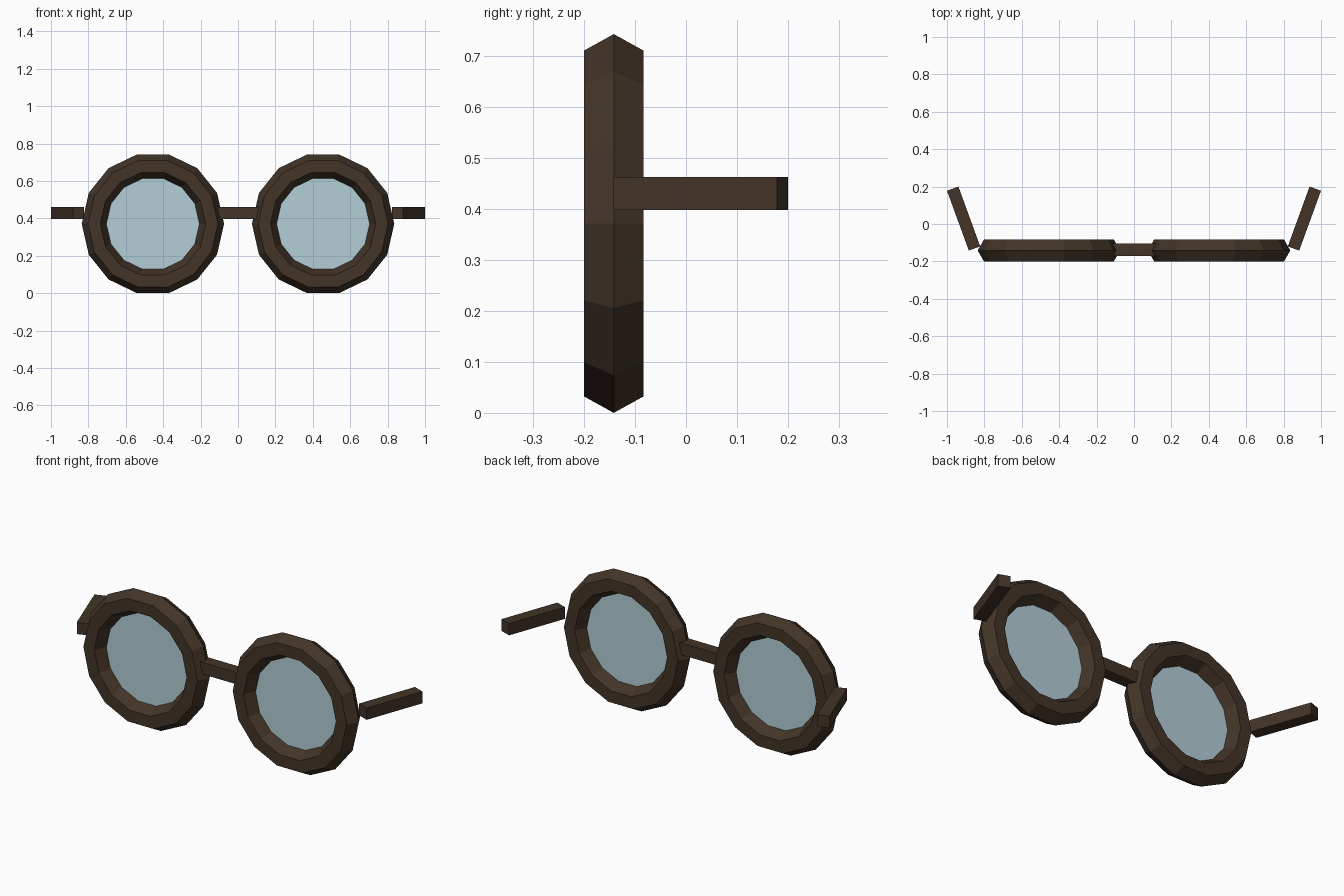
import bpy, bmesh
from math import cos, sin, pi, radians
from mathutils import Matrix

if "Cube" in bpy.data.objects:
    bpy.data.objects.remove(bpy.data.objects["Cube"])

SIDES = 14      # segments around each lens
MAJOR = 0.3145  # rim centreline radius
LENS_X, LENS_Y, LENS_Z = 0.455, -0.1415, 0.371
BAR_Z, BAR = 0.4295, 0.065


def material(name, color):
    m = bpy.data.materials.new(name)
    m.diffuse_color = color
    m.use_nodes = True
    m.node_tree.nodes["Principled BSDF"].inputs["Base Color"].default_value = m.diffuse_color
    return m


brown = material("dark_brown", (0.055, 0.034, 0.021, 1))
glass = material("pale_glass", (0.45, 0.62, 0.68, 0.5))


def make(name, bm, mat):
    bmesh.ops.recalc_face_normals(bm, faces=bm.faces)
    me = bpy.data.meshes.new(name)
    bm.to_mesh(me)
    bm.free()
    me.materials.append(mat)
    ob = bpy.data.objects.new(name, me)
    bpy.context.collection.objects.link(ob)
    return ob


def rim(name, cx):
    # faceted torus with hexagonal section, points facing in and out
    bm = bmesh.new()
    rings = []
    for i in range(SIDES):
        a = 2 * pi * i / SIDES
        ring = []
        for j in range(6):
            t = j * pi / 3
            r = MAJOR + 0.066 * cos(t)
            ring.append(bm.verts.new((cx + r * cos(a), LENS_Y + 0.0672 * sin(t), LENS_Z + r * sin(a))))
        rings.append(ring)
    for i in range(SIDES):
        p, q = rings[i], rings[(i + 1) % SIDES]
        for j in range(6):
            k = (j + 1) % 6
            bm.faces.new((p[j], p[k], q[k], q[j]))
    make(name, bm, brown)


def lens(name, cx):
    # single flat pane seated at the middle of the rim
    bm = bmesh.new()
    bm.faces.new([bm.verts.new((cx + 0.255 * cos(2 * pi * i / SIDES), LENS_Y,
                                LENS_Z + 0.255 * sin(2 * pi * i / SIDES))) for i in range(SIDES)])
    make(name, bm, glass)


def bar(name, loc, size, angle=0):
    bm = bmesh.new()
    bmesh.ops.create_cube(bm, size=1, matrix=Matrix.Translation(loc)
                          @ Matrix.Rotation(angle, 4, 'Z') @ Matrix.Diagonal((*size, 1)))
    make(name, bm, brown)


# Rims, lenses and splayed temples on both sides
for side, s in (("left", -1), ("right", 1)):
    rim(side + "_rim", s * LENS_X)
    lens(side + "_lens", s * LENS_X)
    bar(side + "_temple", (s * 0.911, 0.029, BAR_Z), (BAR, 0.3405, BAR), -s * radians(20))

# Nose bridge
bar("bridge", (0, -0.138, BAR_Z), (0.23, BAR, BAR))
